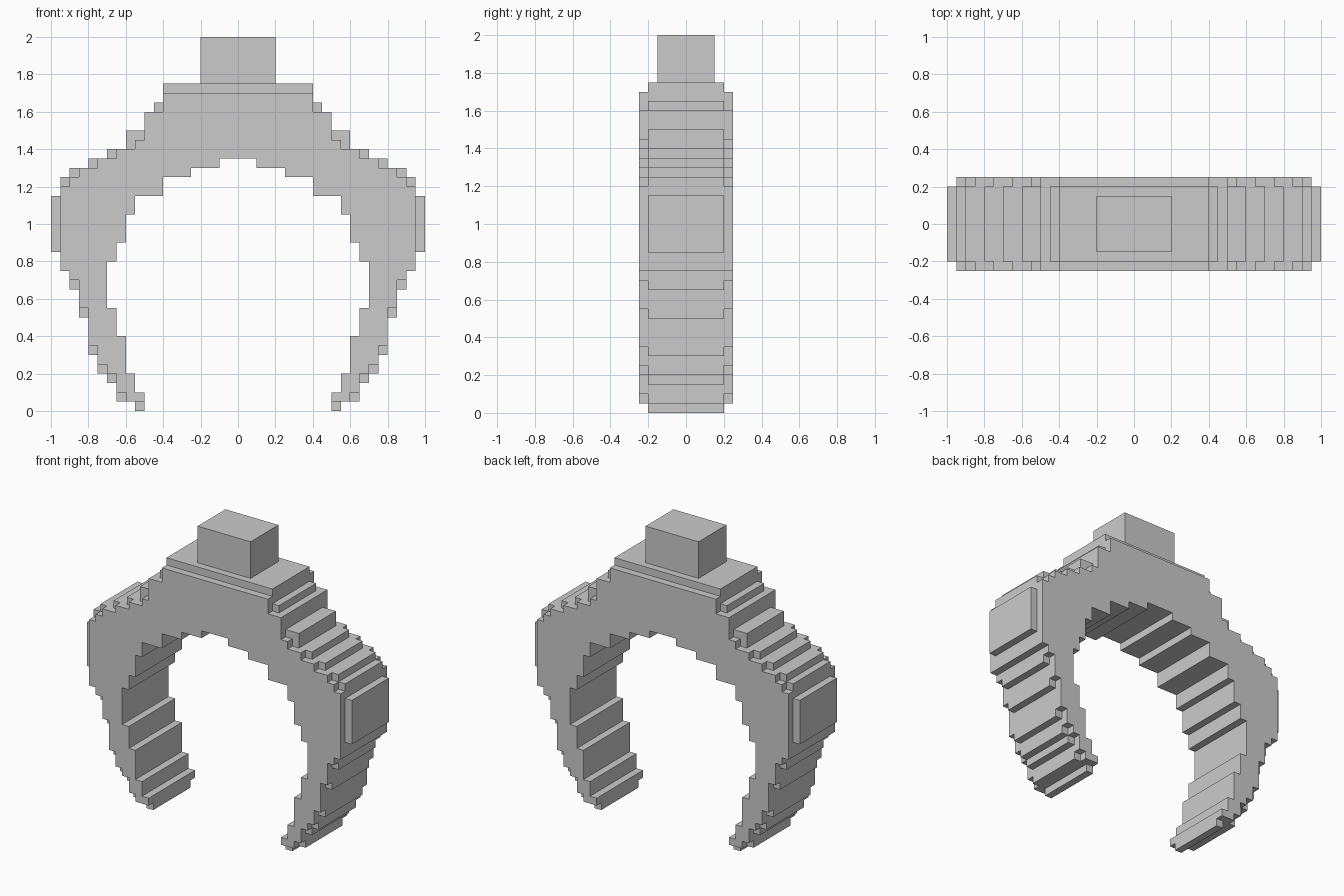
import bpy, bmesh

if "Cube" in bpy.data.objects:
    bpy.data.objects.remove(bpy.data.objects["Cube"])

# Stepped right-hand edges: each pair is (x, z where that step ends)
WIDE = [(.4, 1.6), (.5, 1.45), (.55, 1.4), (.65, 1.35), (.75, 1.3), (.85, 1.25),
        (.9, 1.2), (.95, .75), (.9, .7), (.85, .55), (.8, .35), (.75, .25),
        (.7, .2), (.65, .1), (.6, .05)]
NARROW = [(.4, 1.65), (.45, 1.6), (.5, 1.5), (.6, 1.4), (.7, 1.35), (.8, 1.3),
          (.9, 1.25), (.95, 1.15), (1, .85), (.95, .75), (.9, .65), (.85, .5),
          (.8, .3), (.75, .2), (.7, .15), (.65, .05), (.55, 0)]
INNER = [(.5, .1), (.55, .2), (.6, .4), (.65, .55), (.7, .8), (.65, .9),
         (.6, 1.05), (.55, 1.15), (.4, 1.25), (.25, 1.3), (.1, 1.35)]


def stepped_prism(name, top, steps, half_depth):
    """Mirror a staircase outline across x = 0 and extrude it along y."""
    right, z = [], top
    for x, z_end in steps:
        right += [(x, z), (x, z_end)]
        z = z_end
    outline = right + [(-x, z) for x, z in reversed(right)]
    bm = bmesh.new()
    face = bm.faces.new([bm.verts.new((x, -half_depth, z)) for x, z in outline])
    new = bmesh.ops.extrude_face_region(bm, geom=[face])["geom"]
    bmesh.ops.translate(bm, vec=(0, 2 * half_depth, 0),
                        verts=[g for g in new if isinstance(g, bmesh.types.BMVert)])
    bmesh.ops.recalc_face_normals(bm, faces=bm.faces)
    mesh = bpy.data.meshes.new(name)
    bm.to_mesh(mesh)
    bm.free()
    obj = bpy.data.objects.new(name, mesh)
    bpy.context.collection.objects.link(obj)
    return obj


# Open ring of two curved jaws, with a narrower ridge around its rim
jaws = stepped_prism("claw_jaws", 1.7, WIDE + INNER, .25)
ridge = stepped_prism("rim_ridge", 1.75, NARROW + INNER, .2)
union = jaws.modifiers.new("join_ridge", "BOOLEAN")
union.operation = "UNION"
union.solver = "EXACT"
union.object = ridge
bpy.context.view_layer.objects.active = jaws
bpy.ops.object.modifier_apply(modifier=union.name)
bpy.data.objects.remove(ridge)

# Mounting block on top
bpy.ops.mesh.primitive_cube_add(size=1, location=(0, 0, 1.875))
block = bpy.context.object
block.name = "mounting_block"
block.scale = (.4, .3, .25)
